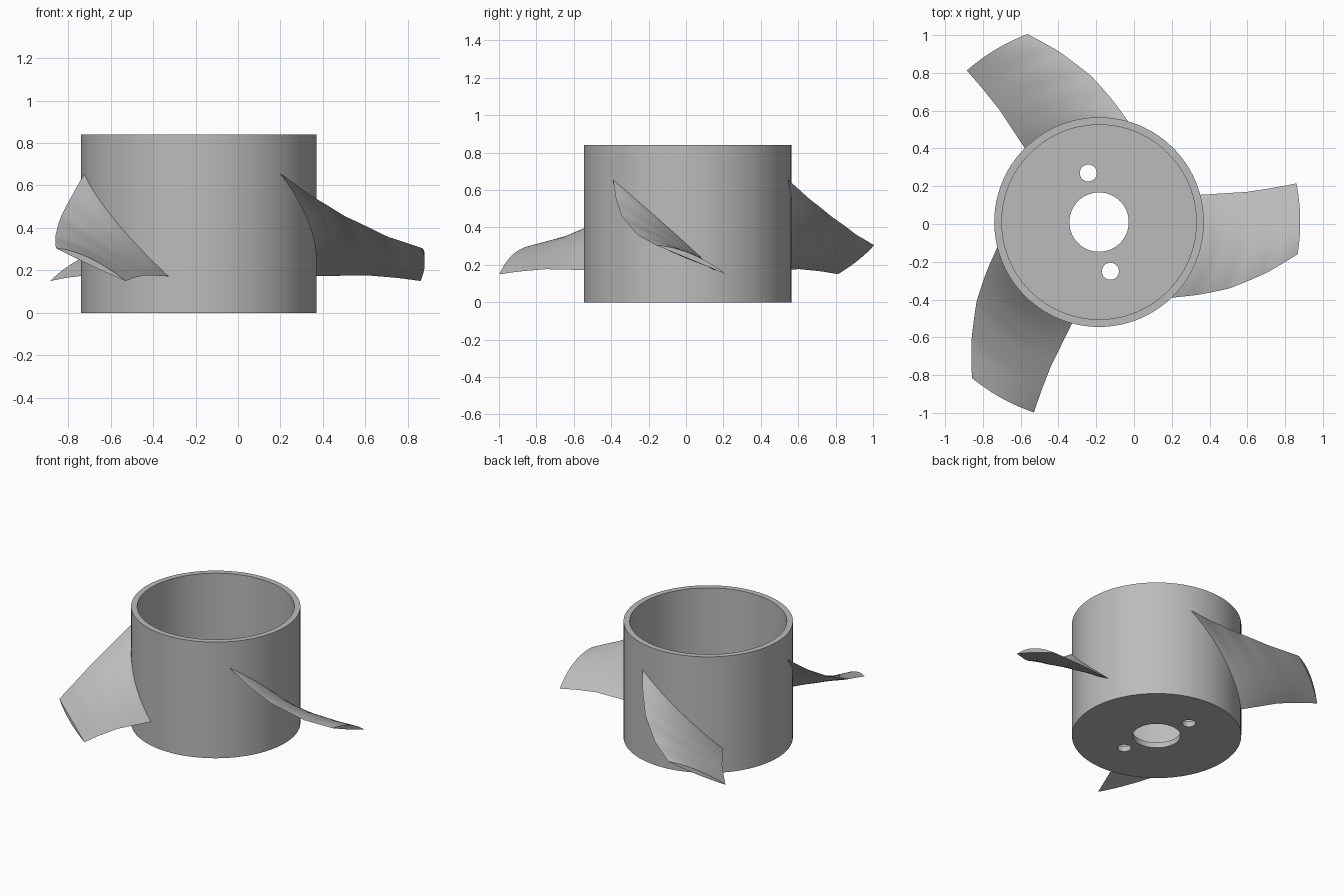
import bpy, bmesh, math
from mathutils import Matrix

if "Cube" in bpy.data.objects:
    bpy.data.objects.remove(bpy.data.objects["Cube"])

CENTRE = (-0.185, 0.01, 0.0)
FLOOR = 0.04

grey = bpy.data.materials.new("plain grey")
grey.diffuse_color = (0.5, 0.5, 0.5, 1)
grey.use_nodes = True
grey.node_tree.nodes["Principled BSDF"].inputs["Base Color"].default_value = grey.diffuse_color


def make_object(name, bm, location=CENTRE):
    bmesh.ops.recalc_face_normals(bm, faces=bm.faces)
    mesh = bpy.data.meshes.new(name)
    bm.to_mesh(mesh)
    bm.free()
    mesh.materials.append(grey)
    ob = bpy.data.objects.new(name, mesh)
    ob.location = location
    bpy.context.collection.objects.link(ob)
    return ob


def smooth(ob):
    bpy.ops.object.select_all(action='DESELECT')
    ob.select_set(True)
    bpy.context.view_layer.objects.active = ob
    bpy.ops.object.shade_smooth_by_angle(angle=math.radians(35))


def interp(points, r):
    """Piecewise linear lookup that extends past both ends."""
    i = 0
    while i < len(points) - 2 and r > points[i + 1][0]:
        i += 1
    a, b = points[i], points[i + 1]
    t = (r - a[0]) / (b[0] - a[0])
    return [p + (q - p) * t for p, q in zip(a[1:], b[1:])]


# Hub: open cup with a centre hole, revolved from a closed profile
profile = [(0.157, 0), (0.555, 0), (0.555, 0.84), (0.515, 0.84), (0.515, FLOOR), (0.157, FLOOR)]
SIDES = 96
bm = bmesh.new()
rings = []
for i in range(SIDES):
    a = 2 * math.pi * i / SIDES
    rings.append([bm.verts.new((r * math.cos(a), r * math.sin(a), z)) for r, z in profile])
for i in range(SIDES):
    r0, r1 = rings[i], rings[(i + 1) % SIDES]
    for j in range(len(profile)):
        k = (j + 1) % len(profile)
        bm.faces.new((r0[j], r1[j], r1[k], r0[k]))
hub = make_object("hub", bm)

# Two small bolt holes through the floor
bm = bmesh.new()
for x, y in ((-0.057, 0.26), (0.06, -0.26)):
    bmesh.ops.create_cone(bm, cap_ends=True, segments=32, radius1=0.045, radius2=0.045,
                          depth=0.2, matrix=Matrix.Translation((x, y, 0.02)))
cutter = make_object("bolt_hole_cutter", bm)
cutter.hide_render = True
cutter.hide_viewport = True
mod = hub.modifiers.new("bolt holes", 'BOOLEAN')
mod.operation = 'DIFFERENCE'
mod.solver = 'EXACT'
mod.object = cutter
smooth(hub)

# Blade edges: radius, y, height (relative to the hub axis)
LEADING = [(0.535, -0.403, 0.675), (0.555, -0.40, 0.655), (0.65, -0.385, 0.555),
           (0.77, -0.353, 0.457), (0.925, -0.27, 0.36), (1.065, -0.17, 0.305)]
TRAILING = [(0.535, 0.143, 0.17), (0.56, 0.145, 0.172), (0.80, 0.16, 0.177),
            (0.95, 0.183, 0.165), (1.065, 0.205, 0.15)]
# Bulge of the upper and lower skins: radius, upper, lower
BULGE = [(0.535, 0.005, -0.055), (0.8, 0.015, -0.025), (1.065, 0.032, 0.0)]


def blade_section(r, n=14):
    (y0, z0), (y1, z1), (up, low) = interp(LEADING, r), interp(TRAILING, r), interp(BULGE, r)

    def point(s, bulge):
        y = y0 + (y1 - y0) * s
        z = z0 + (z1 - z0) * s + bulge * 4 * s * (1 - s)
        return (math.sqrt(r * r - y * y), y, z)

    upper = [point(i / n, up) for i in range(n + 1)]
    lower = [point(i / n, low) for i in range(n - 1, 0, -1)]
    return upper + lower


# Three identical twisted blades, rooted inside the hub wall
ROWS = 20
for b in range(3):
    bm = bmesh.new()
    rows = [[bm.verts.new(p) for p in blade_section(0.537 + (1.065 - 0.537) * i / ROWS)]
            for i in range(ROWS + 1)]
    for s0, s1 in zip(rows, rows[1:]):
        for j in range(len(s0)):
            k = (j + 1) % len(s0)
            bm.faces.new((s0[j], s0[k], s1[k], s1[j]))
    # strip caps at root and tip
    for row in (rows[0], rows[-1]):
        m = len(row)
        for j in range(m // 2):
            quad = [row[j], row[j + 1], row[-j - 1], row[-j % m]]
            bm.faces.new(list(dict.fromkeys(quad)))
    bmesh.ops.rotate(bm, verts=bm.verts, cent=(0, 0, 0),
                     matrix=Matrix.Rotation(math.radians(120 * b), 3, 'Z'))
    smooth(make_object("blade_%d" % (b + 1), bm))
